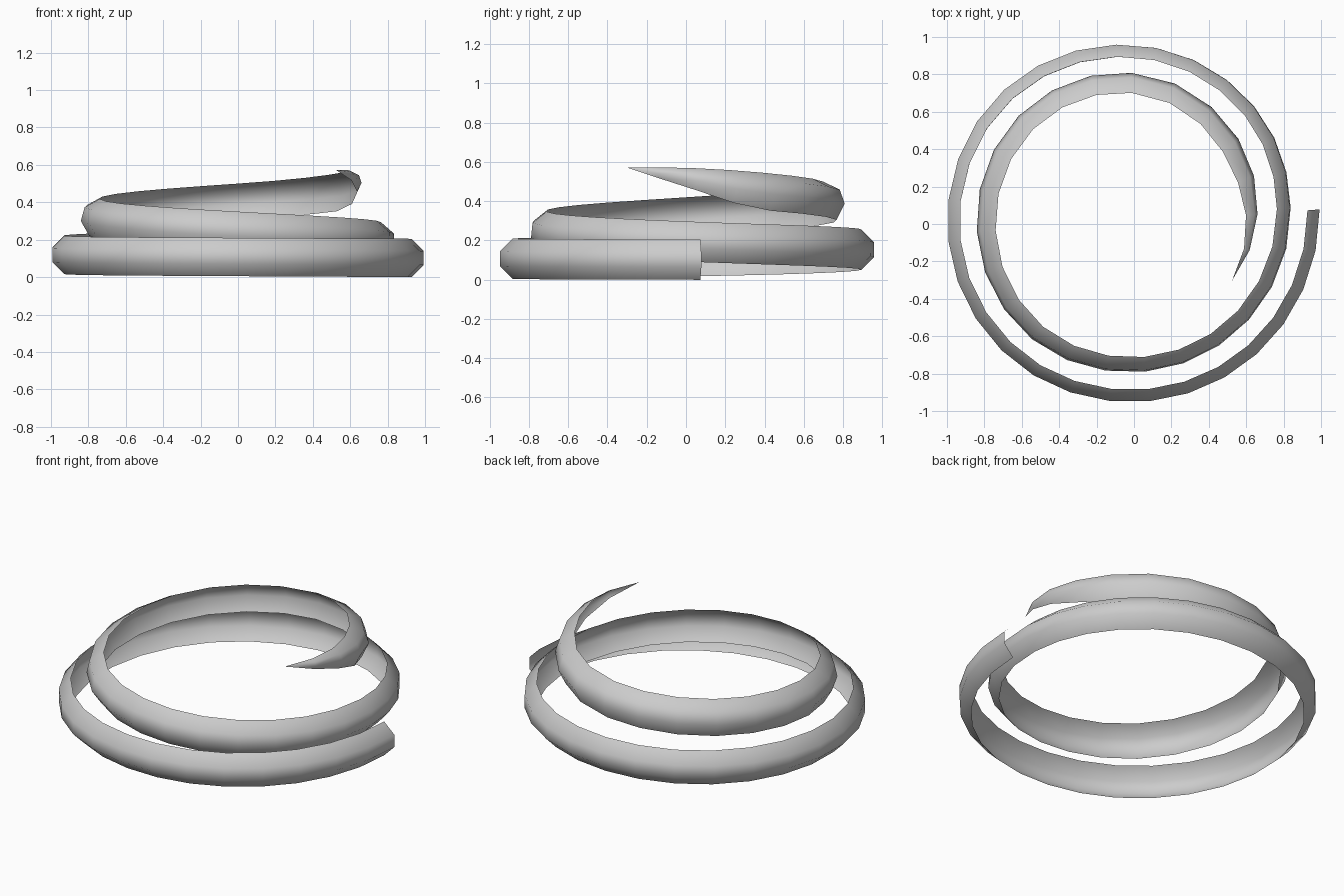
import bpy
import bmesh
from math import sin, cos, radians, floor

cube = bpy.data.objects.get("Cube")
if cube:
    bpy.data.objects.remove(cube)

# Shape keys along the coil: radius every 45 degrees, the rest every 90,
# each list starting one key before the coil begins
RADIUS = [1.06, .99, .957, .952, .978, .998, .999, .957, .9, .835, .797,
          .793, .825, .842, .845, .807, .73, .655, .58, .5]
TOP = [.205, .205, .21, .222, .258, .297, .35, .42, .5, .57, .56, .55]
TILT = [0, 0, 0, 0, 0, 4, 6, 16, 19, 19, 19, 19]

# Channel section measured outward and down from its top edge
SECTION = [(0, 0), (.065, -.065), (.065, -.14), (0, -.205)]
START, TAPER, TIP = -4.5, 690, 750


def smooth_value(keys, spacing, angle):
    """Catmull-Rom value of a key list at an angle."""
    u = angle / spacing + 1
    i = min(max(floor(u), 1), len(keys) - 3)
    f = u - i
    a, b, c, d = keys[i - 1:i + 3]
    return b + f / 2 * (c - a + f * (2 * a - 5 * b + 4 * c - d
                                     + f * (3 * (b - c) + d - a)))


def section_ring(bm, angle):
    """Add one tilted, tapered cross-section of the strip."""
    tilt = radians(smooth_value(TILT, 90, angle))
    size = min(1, (TIP - angle) / (TIP - TAPER))
    points = [(size * (o * cos(tilt) - z * sin(tilt)),
               size * (o * sin(tilt) + z * cos(tilt))) for o, z in SECTION]
    inner = smooth_value(RADIUS, 45, angle) - max(p[0] for p in points)
    top = smooth_value(TOP, 90, angle)
    a = radians(-angle)
    return [bm.verts.new(((inner + o) * cos(a), (inner + o) * sin(a), top + z))
            for o, z in points]


# Ring positions: the segments lengthen in angle as the coil narrows
angles = [START]
for count, end in ((28, 354), (18, 629), (7, TIP)):
    first = angles[-1]
    angles += [first + (end - first) * (i + 1) / count for i in range(count)]

# Open strip that winds upward to a point
bm = bmesh.new()
rings = [section_ring(bm, a) for a in angles]
for r, s in zip(rings, rings[1:]):
    for i in range(len(SECTION) - 1):
        bm.faces.new((r[i], s[i], s[i + 1], r[i + 1]))
bmesh.ops.remove_doubles(bm, verts=bm.verts[:], dist=.0001)
bm.normal_update()
if sum(f.normal.dot(f.calc_center_median()) for f in bm.faces) < 0:
    bmesh.ops.reverse_faces(bm, faces=bm.faces[:])
for f in bm.faces:
    f.smooth = True
mesh = bpy.data.meshes.new("coil_strip")
bm.to_mesh(mesh)
bm.free()
coil = bpy.data.objects.new("coil_strip", mesh)
bpy.context.collection.objects.link(coil)

# Plain grey
grey = bpy.data.materials.new("light_grey")
grey.use_nodes = True
colour = (.6, .6, .6, 1)
grey.diffuse_color = colour
grey.node_tree.nodes["Principled BSDF"].inputs["Base Color"].default_value = colour
mesh.materials.append(grey)
